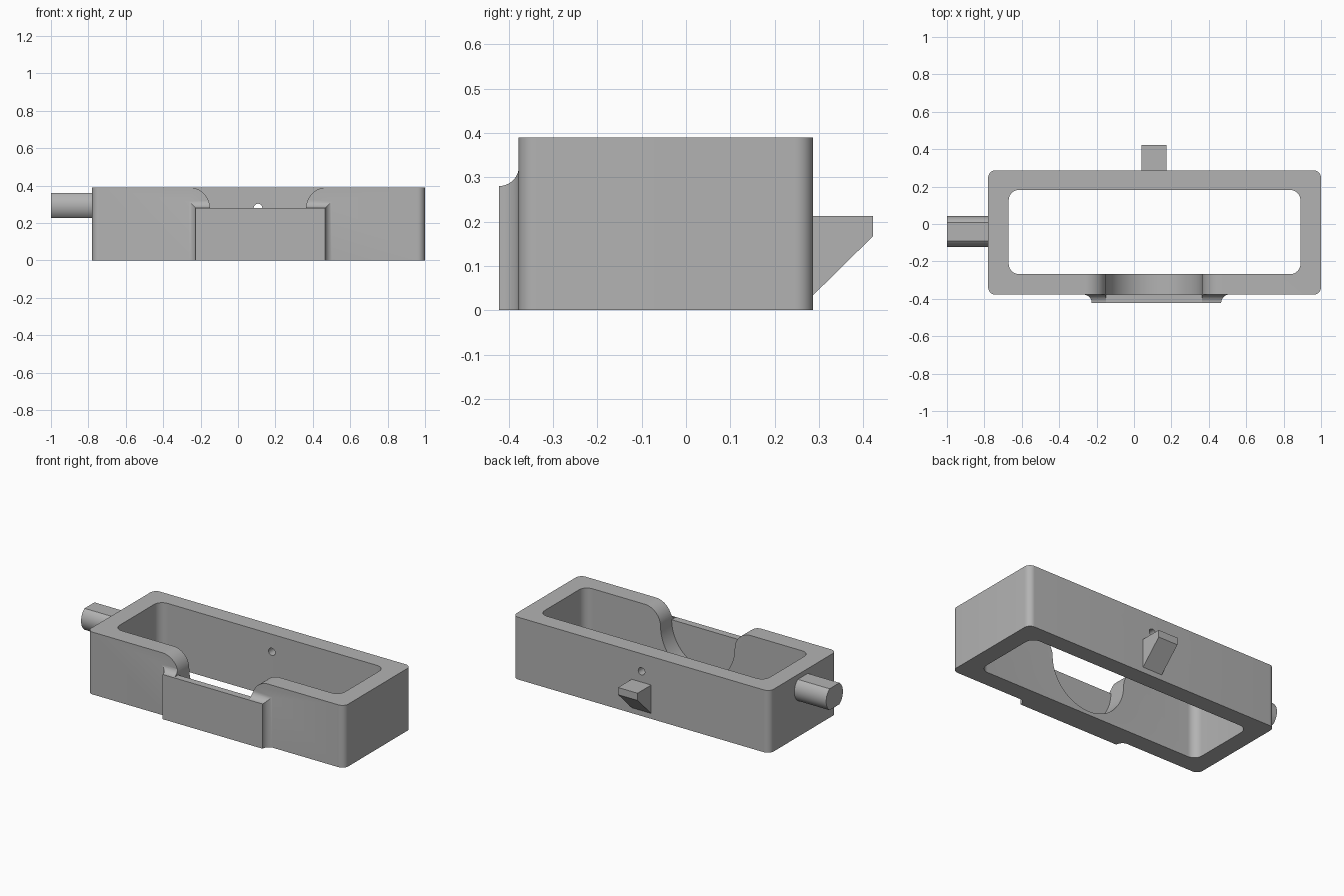
import bpy, bmesh, math
from mathutils import Vector

if "Cube" in bpy.data.objects:
    bpy.data.objects.remove(bpy.data.objects["Cube"])

grey = bpy.data.materials.new("plain grey")
grey.diffuse_color = (0.45, 0.45, 0.45, 1)
grey.use_nodes = True
grey.node_tree.nodes["Principled BSDF"].inputs["Base Color"].default_value = grey.diffuse_color


def loft(name, rings):
    """Closed solid through rings of equal point count."""
    bm = bmesh.new()
    vs = [[bm.verts.new(p) for p in r] for r in rings]
    n = len(vs[0])
    for a, b in zip(vs, vs[1:]):
        for i in range(n):
            j = (i + 1) % n
            bm.faces.new((a[i], a[j], b[j], b[i]))
    bm.faces.new(vs[0])
    bm.faces.new(vs[-1])
    bmesh.ops.recalc_face_normals(bm, faces=bm.faces)
    me = bpy.data.meshes.new(name)
    bm.to_mesh(me)
    bm.free()
    me.materials.append(grey)
    ob = bpy.data.objects.new(name, me)
    bpy.context.collection.objects.link(ob)
    return ob


def prism(name, pts, axis, lo, hi):
    """Extrude a 2D profile along x, y or z."""
    def at(p, t):
        v = list(p)
        v.insert("xyz".index(axis), t)
        return Vector(v)
    return loft(name, [[at(p, t) for p in pts] for t in (lo, hi)])


def arc(cx, cy, r, a0, a1, n):
    return [(cx + r * math.cos(math.radians(a0 + (a1 - a0) * i / n)),
             cy + r * math.sin(math.radians(a0 + (a1 - a0) * i / n))) for i in range(n + 1)]


def rounded(x0, x1, y0, y1, r):
    return (arc(x1 - r, y1 - r, r, 0, 90, 10) + arc(x0 + r, y1 - r, r, 90, 180, 10)
            + arc(x0 + r, y0 + r, r, 180, 270, 10) + arc(x1 - r, y0 + r, r, 270, 360, 10))


def boolean(ob, tool, op):
    m = ob.modifiers.new("cut", 'BOOLEAN')
    m.object, m.operation, m.solver = tool, op, 'EXACT'
    bpy.context.view_layer.objects.active = ob
    bpy.ops.object.modifier_apply(modifier=m.name)
    bpy.data.objects.remove(tool)


H, FRONT, BACK = 0.39, -0.378, 0.287
CX, R, ZC = 0.107, 0.257, 0.28        # notch centre, radius, centre height

# Hollow frame, open at top and bottom
frame = prism("frame", rounded(-0.78, 1.0, FRONT, BACK, 0.04), "z", 0, H)
boolean(frame, prism("opening", rounded(-0.67, 0.89, -0.268, 0.182, 0.055), "z", -0.1, 0.5), 'DIFFERENCE')

# Raised front plate, flaring into the wall with a concave fillet
F = 0.045
x0, x1 = -0.226, 0.466
steps = [(F * (1 - math.cos(a)), -0.422 + F * math.sin(a))
         for a in (math.pi / 2 * i / 10 for i in range(11))] + [(F, -0.34)]
boolean(frame, loft("plate", [[(x0 - d, y, 0), (x0 - d, y, ZC + d), (x1 + d, y, ZC + d), (x1 + d, y, 0)]
                              for d, y in steps]), 'UNION')

# Notch above the plate with rounded shoulders
S = H - ZC
right = arc(CX + R + S, ZC, S, 180, 90, 14)
left = [(2 * CX - x, z) for x, z in reversed(right)]
top = right + [(right[-1][0], 0.5), (left[0][0], 0.5)] + left
boolean(frame, prism("shoulders", top, "y", -0.6, -0.2), 'DIFFERENCE')

# Half-round pocket behind the plate
boolean(frame, prism("pocket", arc(CX, ZC, R, 180, 360, 40) + [(CX, 0.33)], "y", FRONT, -0.2), 'DIFFERENCE')

# Pin hole in the back wall
boolean(frame, prism("pin_hole", arc(CX, ZC, 0.023, 0, 345, 23), "y", 0.1, 0.35), 'DIFFERENCE')

# Side peg: round bar with flats above and below
a = math.degrees(math.asin(0.067 / 0.083))
peg = prism("side_peg", arc(-0.041, 0.293, 0.083, -a, a, 16) + arc(-0.041, 0.293, 0.083, 180 - a, 180 + a, 16),
            "x", -1.0, -0.775)

# Wedge-shaped catch on the back
prism("back_catch", [(BACK - 0.005, 0.212), (0.422, 0.212), (0.422, 0.167), (BACK, 0.034), (BACK - 0.005, 0.034)],
      "x", 0.04, 0.175)

for ob in (frame, peg):
    bpy.ops.object.select_all(action='DESELECT')
    ob.select_set(True)
    bpy.context.view_layer.objects.active = ob
    bpy.ops.object.shade_smooth_by_angle(angle=math.radians(30))
